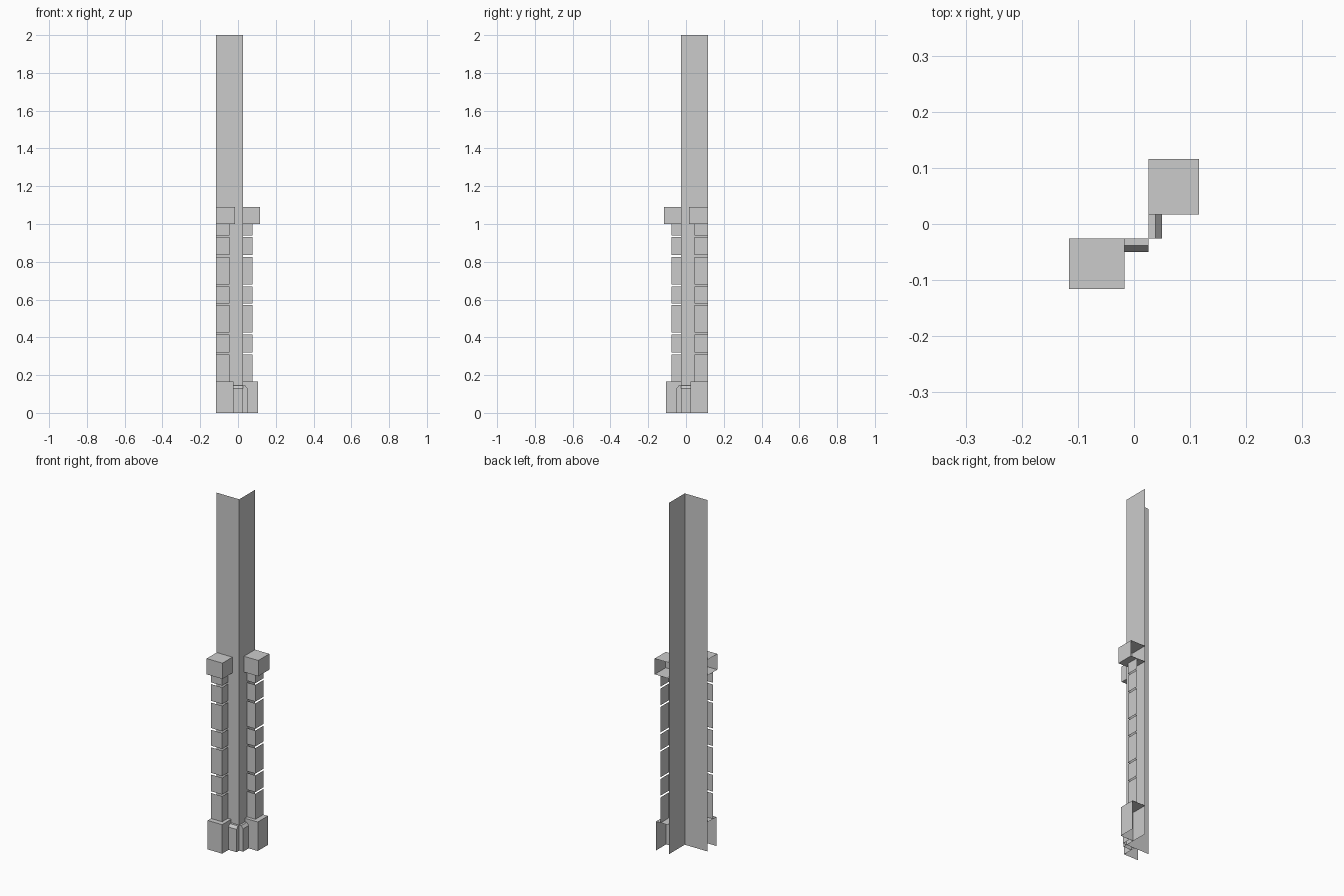
import bpy, bmesh

if "Cube" in bpy.data.objects:
    bpy.data.objects.remove(bpy.data.objects["Cube"])

E = 0.116   # outer extent where the module is cut open
W = 0.026   # wall plane offset


def build(name, quads, side):
    """Make an object from polygons; side 1 is the diagonal reflection of side 0."""
    bm = bmesh.new()
    for q in quads:
        pts = list(q)
        if side:
            pts = [(-y, -x, z) for x, y, z in reversed(pts)]
        bm.faces.new([bm.verts.new(p) for p in pts])
    bmesh.ops.remove_doubles(bm, verts=bm.verts, dist=0.0001)
    me = bpy.data.meshes.new(name)
    bm.to_mesh(me)
    bm.free()
    ob = bpy.data.objects.new(name, me)
    bpy.context.collection.objects.link(ob)
    return ob


def shell(x1, d, z0, z1, top=False, bottom=False):
    """Half block against the wall, open at the wall and at the cut end."""
    q = [[(-E, -d, z0), (x1, -d, z0), (x1, -d, z1), (-E, -d, z1)],
         [(x1, -d, z0), (x1, -W, z0), (x1, -W, z1), (x1, -d, z1)]]
    if top:
        q.append([(-E, -d, z1), (x1, -d, z1), (x1, -W, z1), (-E, -W, z1)])
    if bottom:
        q.append([(-E, -W, z0), (x1, -W, z0), (x1, -d, z0), (-E, -d, z0)])
    return q


def skirting(xa, xb):
    """Skirting board with a sloped top edge and a closed corner end."""
    prof = [(-0.05, 0), (-0.05, 0.13), (-0.038, 0.145), (-W, 0.145)]
    q = [[(xa, *a), (xb, *a), (xb, *b), (xa, *b)] for a, b in zip(prof, prof[1:])]
    q.append([(xb, *p) for p in prof] and
             [(xb, -W, 0), (xb, -W, 0.145), (xb, -0.038, 0.145), (xb, -0.05, 0.13), (xb, -0.05, 0)][::-1])
    return q


joints = [0.315, 0.42, 0.575, 0.675, 0.83, 0.935]
gap = 0.005

for side, label in enumerate(("front", "right")):
    # wall leaf
    build(label + "_wall", [[(-E, -W, 0), (W, -W, 0), (W, -W, 2), (-E, -W, 2)]], side)
    # pillar base and capital
    build(label + "_pillar_base", shell(-0.025, 0.107, 0, 0.165, top=True), side)
    build(label + "_pillar_capital", shell(-0.017, E, 1.0, 1.09, True, True), side)
    # stacked shaft blocks with thin open joints
    starts = [0.165] + [j + gap for j in joints]
    ends = [j - gap for j in joints] + [1.0]
    blocks = []
    for a, b in zip(starts, ends):
        blocks += shell(-0.045, 0.078, a, b)
    build(label + "_pillar_shaft", blocks, side)
    # skirting board
    build(label + "_skirting", skirting(-0.025, W), side)
